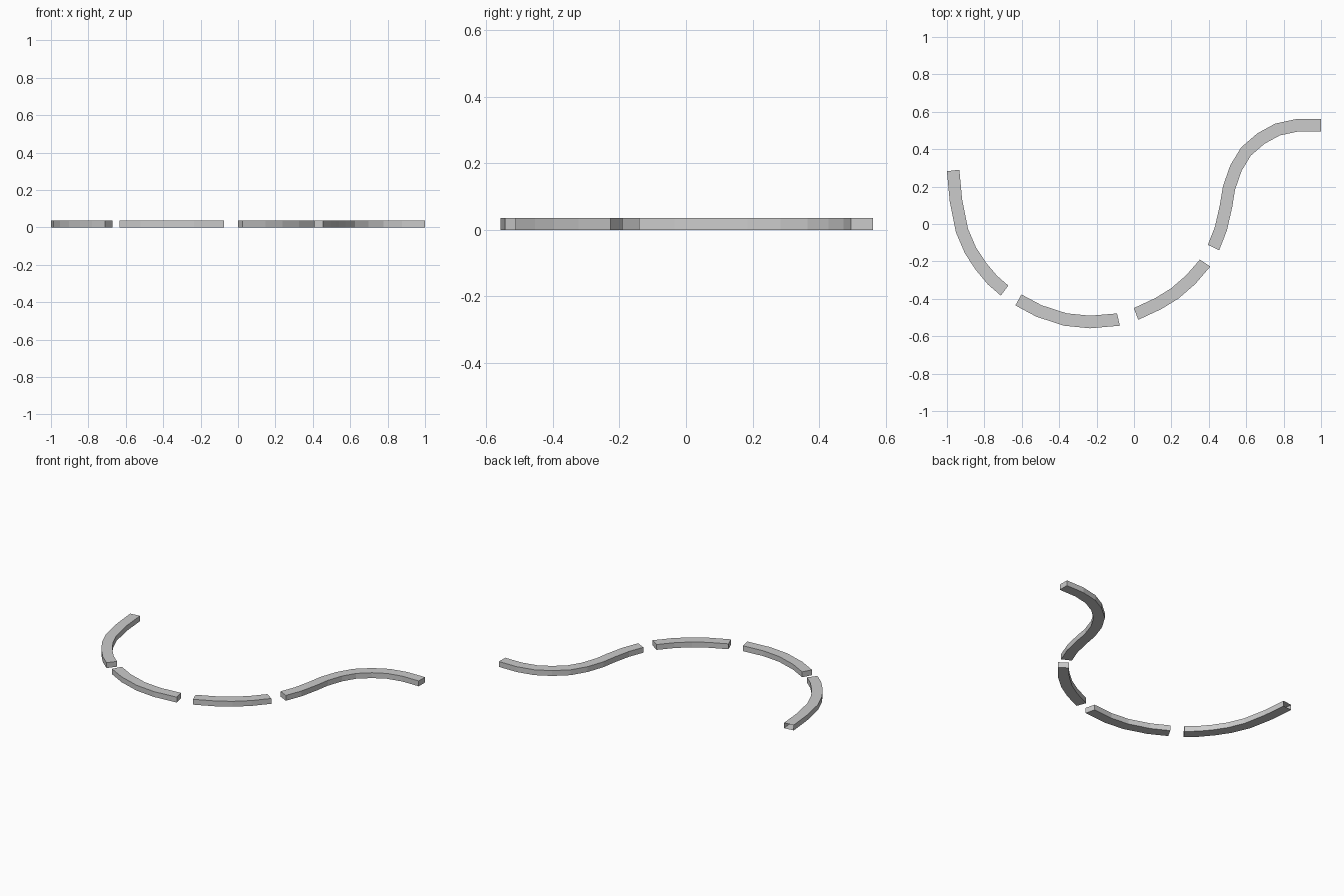
import bpy
import bmesh
from math import cos, sin, radians
from mathutils import Vector

if "Cube" in bpy.data.objects:
    bpy.data.objects.remove(bpy.data.objects["Cube"])

WIDTH, HEIGHT = 0.067, 0.036


def strip(name, path, start_deg, end_deg, open_start=False):
    """Sweep a rectangular section along a flat path with angled end cuts."""
    pts = [Vector(p) for p in path]
    n = len(pts)
    bm = bmesh.new()
    rings = []
    for i, p in enumerate(pts):
        scale = 1.0
        if i in (0, n - 1):
            a = radians(start_deg if i == 0 else end_deg)
            t = Vector((cos(a), sin(a)))
        else:
            d0 = (p - pts[i - 1]).normalized()
            d1 = (pts[i + 1] - p).normalized()
            t = (d0 + d1).normalized()
            scale = 1 / t.dot(d1)
        side = Vector((-t.y, t.x)) * WIDTH / 2 * scale
        left, right = p + side, p - side
        rings.append([bm.verts.new((q.x, q.y, z)) for q, z in
                      ((left, 0), (right, 0), (right, HEIGHT), (left, HEIGHT))])
    for a, b in zip(rings, rings[1:]):
        for k in range(4):
            m = (k + 1) % 4
            bm.faces.new((a[k], a[m], b[m], b[k]))
    if not open_start:
        bm.faces.new(rings[0][::-1])
    bm.faces.new(rings[-1])
    bmesh.ops.recalc_face_normals(bm, faces=bm.faces)
    mesh = bpy.data.meshes.new(name)
    bm.to_mesh(mesh)
    bm.free()
    bpy.context.collection.objects.link(bpy.data.objects.new(name, mesh))


# left strip, its far end is open
strip("left_strip", [(-.967, .286), (-.952, .126), (-.92, -.035), (-.874, -.142),
                     (-.818, -.227), (-.757, -.30), (-.692, -.356)], -83, -37, True)
# bottom strip
strip("bottom_strip", [(-.618, -.406), (-.508, -.465), (-.366, -.511),
                       (-.235, -.524), (-.083, -.511)], -29, 13)
# short middle strip
strip("middle_strip", [(.011, -.481), (.131, -.425), (.217, -.372),
                       (.302, -.299), (.38, -.209)], 21, 56)
# S-shaped right strip
strip("right_strip", [(.425, -.126), (.465, -.024), (.492, .096), (.508, .193),
                      (.545, .299), (.599, .388), (.679, .457), (.767, .505),
                      (.874, .528), (1.0, .529)], 64, 0)
